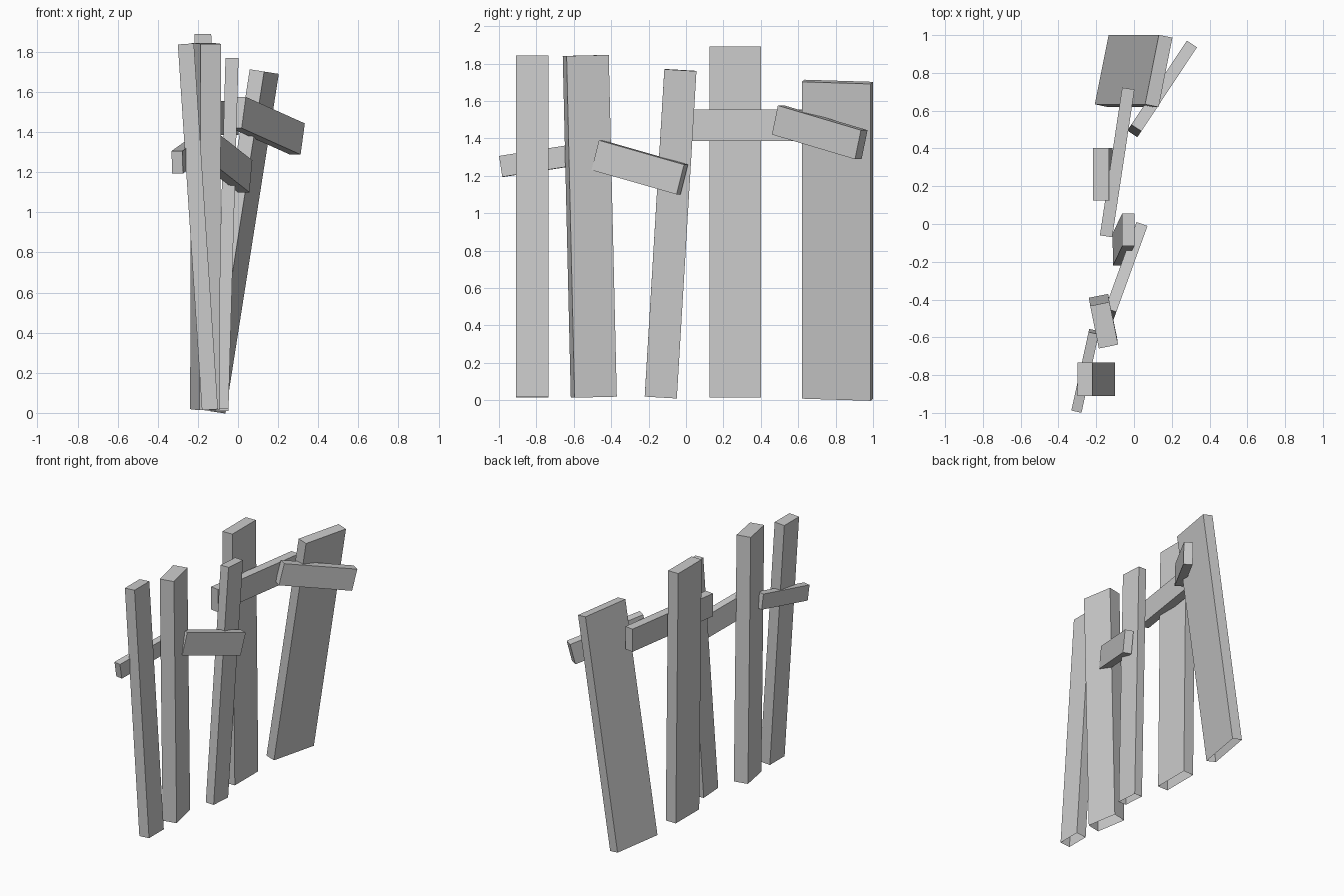
import bpy, bmesh
from mathutils import Vector

if "Cube" in bpy.data.objects:
    bpy.data.objects.remove(bpy.data.objects["Cube"])


def board(name, start, end, side, width, thick, open_start=False):
    """Rectangular board running start -> end; width is measured along side."""
    a, b = Vector(start), Vector(end)
    axis = (b - a).normalized()
    s = Vector(side)
    s = (s - axis * s.dot(axis)).normalized() * width / 2
    t = axis.cross(s).normalized() * thick / 2
    bm = bmesh.new()
    low, high = [[bm.verts.new(p + i * s + j * t)
                  for i, j in ((-1, -1), (1, -1), (1, 1), (-1, 1))]
                 for p in (a, b)]
    for k in range(4):
        n = (k + 1) % 4
        bm.faces.new((low[k], low[n], high[n], high[k]))
    bm.faces.new(high)
    if not open_start:
        bm.faces.new(low[::-1])
    mesh = bpy.data.meshes.new(name)
    bm.to_mesh(mesh)
    bm.free()
    bpy.context.collection.objects.link(bpy.data.objects.new(name, mesh))


# upright fence pickets, open underneath: foot, top, width direction, width, thickness
pickets = [
    ((-0.14, -0.822, 0.016), (-0.26, -0.822, 1.84), (0, 1, 0), 0.175, 0.08),
    ((-0.165, -0.493, 0.016), (-0.158, -0.536, 1.843), (-0.2, 0.98, 0), 0.23, 0.104),
    ((-0.08, -0.135, 0.015), (-0.03, -0.03, 1.765), (0, 1, 0), 0.172, 0.065),
    ((-0.155, 0.263, 0.015), (-0.175, 0.263, 1.89), (0, 1, 0), 0.277, 0.083),
    ((-0.135, 0.81, 0.008), (0.131, 0.81, 1.702), (0.2, 0.98, 0), 0.375, 0.074),
]
for i, p in enumerate(pickets, 1):
    board(f"picket_{i}", *p, open_start=True)

# short crooked rails joining neighbouring pickets: start, end, height, thickness
rails = [
    ((-0.303, -0.985, 1.25), (-0.212, -0.57, 1.315), 0.113, 0.055),
    ((-0.13, -0.475, 1.31), (0.035, -0.02, 1.18), 0.165, 0.062),
    ((-0.148, -0.065, 1.47), (-0.03, 0.717, 1.47), 0.17, 0.066),
    ((0.002, 0.493, 1.498), (0.296, 0.937, 1.366), 0.16, 0.064),
]
for i, (a, b, h, t) in enumerate(rails, 1):
    board(f"rail_{i}", a, b, (0, 0, 1), h, t)
